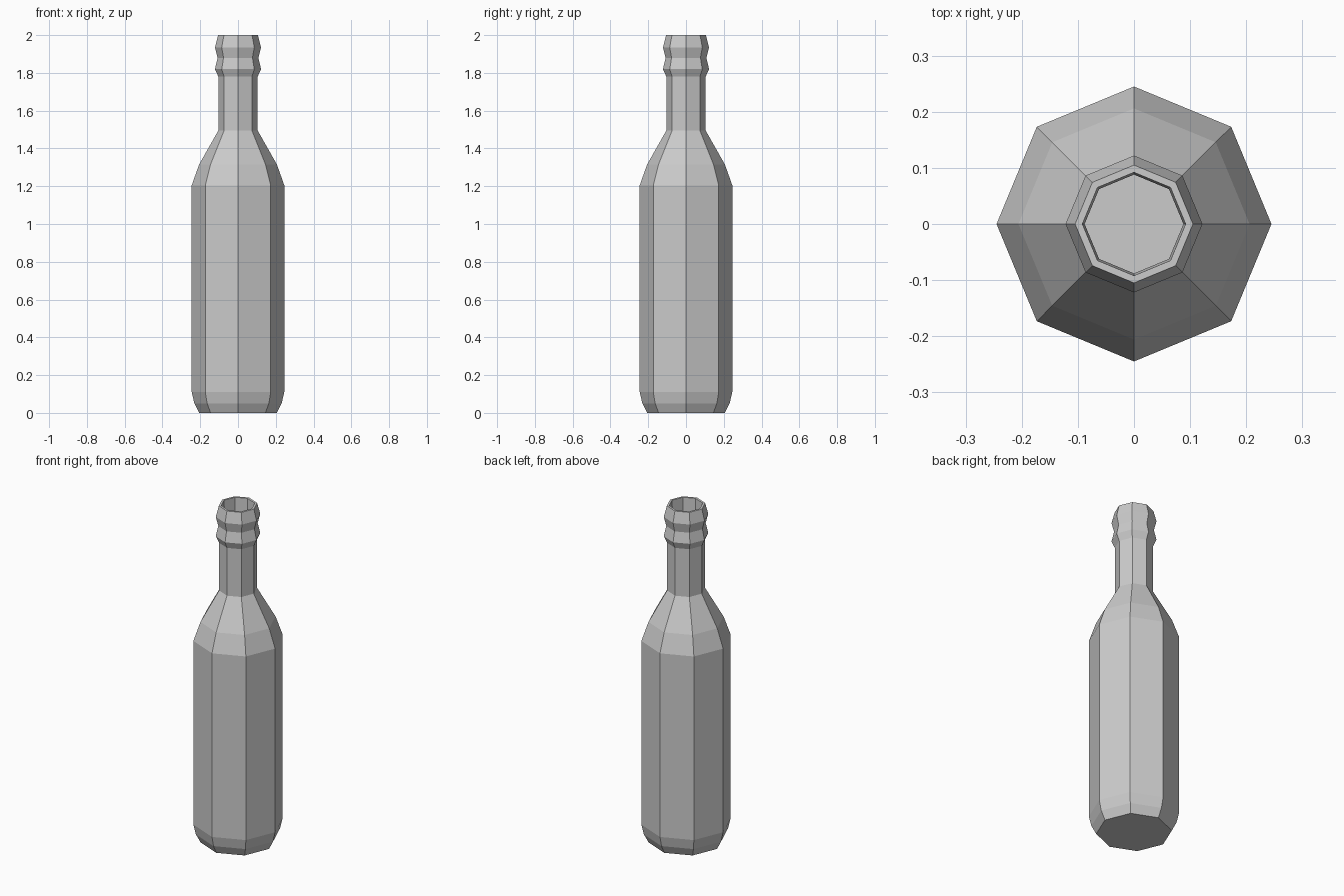
import bpy
import bmesh
from math import cos, sin, tau

if "Cube" in bpy.data.objects:
    bpy.data.objects.remove(bpy.data.objects["Cube"])

SIDES = 8

# Outer wall from base to lip, then inner wall down to the inside floor (radius, z)
OUTER = [(0.205, 0.0), (0.231, 0.05), (0.245, 0.11), (0.245, 1.205),
         (0.206, 1.315), (0.104, 1.495), (0.104, 1.78), (0.122, 1.82),
         (0.108, 1.88), (0.122, 1.935), (0.105, 2.0)]
INNER = [(0.092, 2.0), (0.088, 1.88), (0.088, 1.49), (0.19, 1.305),
         (0.228, 1.2), (0.228, 0.11), (0.19, 0.02)]


def lathe(name, profile):
    """Spin a profile into a faceted closed shell with capped ends."""
    bm = bmesh.new()
    rings = [[bm.verts.new((r * cos(tau * i / SIDES), r * sin(tau * i / SIDES), z))
              for i in range(SIDES)] for r, z in profile]
    for low, high in zip(rings, rings[1:]):
        for i in range(SIDES):
            j = (i + 1) % SIDES
            bm.faces.new((low[i], low[j], high[j], high[i]))
    bm.faces.new(rings[0][::-1])
    bm.faces.new(rings[-1])
    mesh = bpy.data.meshes.new(name)
    bm.to_mesh(mesh)
    bm.free()
    obj = bpy.data.objects.new(name, mesh)
    bpy.context.collection.objects.link(obj)
    return obj


# Hollow eight-sided bottle
lathe("bottle", OUTER + INNER)
